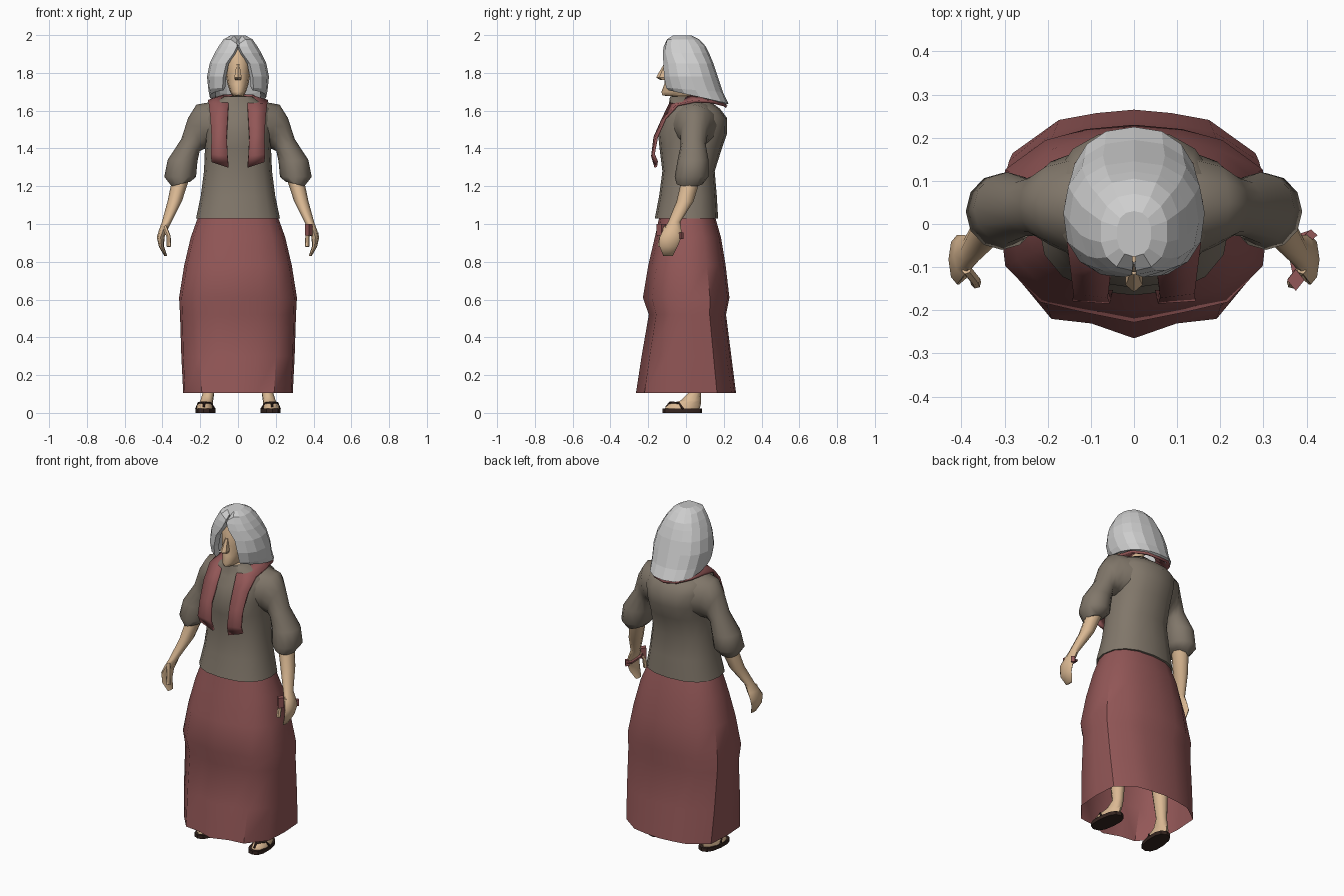
import bpy, bmesh, math
from mathutils import Vector

if "Cube" in bpy.data.objects:
    bpy.data.objects.remove(bpy.data.objects["Cube"])


def mat(name, rgb):
    m = bpy.data.materials.new(name)
    m.diffuse_color = (*rgb, 1)
    m.use_nodes = True
    m.node_tree.nodes["Principled BSDF"].inputs["Base Color"].default_value = m.diffuse_color
    return m


SKIN = mat("skin", (0.70, 0.48, 0.29))
HAIR = mat("grey hair", (0.62, 0.62, 0.62))
SHIRT = mat("brown cloth", (0.22, 0.185, 0.145))
RED = mat("red cloth", (0.29, 0.095, 0.095))
DARK = mat("dark leather", (0.035, 0.018, 0.014))


def loft(name, rings, material, cap0=True, cap1=True, closed=True, smooth=40, side=1, thick=0):
    """Skin a list of equal-length point rows; side=-1 mirrors in x."""
    bm = bmesh.new()
    rows = [[bm.verts.new((p[0] * side, p[1], p[2])) for p in r] for r in rings]
    n = len(rows[0])
    for a, b in zip(rows, rows[1:]):
        for i in range(n if closed else n - 1):
            j = (i + 1) % n
            bm.faces.new((a[i], a[j], b[j], b[i]))
    if cap0:
        bm.faces.new(rows[0])
    if cap1:
        bm.faces.new(rows[-1])
    bmesh.ops.recalc_face_normals(bm, faces=bm.faces[:])
    me = bpy.data.meshes.new(name)
    bm.to_mesh(me)
    bm.free()
    me.materials.append(material)
    if smooth:
        for f in me.polygons:
            f.use_smooth = True
        me.set_sharp_from_angle(angle=math.radians(smooth))
    ob = bpy.data.objects.new(name, me)
    bpy.context.collection.objects.link(ob)
    if thick:
        s = ob.modifiers.new("thickness", 'SOLIDIFY')
        s.thickness = thick
        s.offset = 0
    return ob


def spow(v, e):
    return math.copysign(abs(v) ** e, v)


def oval(z, hx, y0, y1, cx=0, n=12, e=1.0):
    """Horizontal ring starting at the front, half width hx, spanning y0..y1."""
    out = []
    for i in range(n):
        a = 2 * math.pi * i / n
        out.append((cx + hx * spow(math.sin(a), e),
                    (y0 + y1) / 2 - (y1 - y0) / 2 * spow(math.cos(a), e), z))
    return out


def tube(path, r, n=6):
    """Round rings along a path of points."""
    pts = [Vector(p) for p in path]
    rings = []
    for i, p in enumerate(pts):
        d = pts[min(i + 1, len(pts) - 1)] - pts[max(i - 1, 0)]
        u = d.orthogonal().normalized() if i == 0 else (u - d * (u.dot(d) / d.dot(d))).normalized()
        v = d.cross(u).normalized()
        rings.append([p + (u * math.cos(2 * math.pi * k / n) + v * math.sin(2 * math.pi * k / n)) * r
                      for k in range(n)])
    return rings


# Skirt: open tube, oval at the waist turning into a boxy folded hem
HEM = [(0, -1), (.34, -.87), (.66, -.83), (.97, -.42), (1, .1), (.97, .62), (.6, .91), (.3, .97), (0, 1)]
HEM += [(-x, y) for x, y in HEM[-2:0:-1]]
levels = [(.105, .29, -.265, .265, 1), (.30, .30, -.235, .24, .9), (.52, .307, -.197, .212, .75),
          (.61, .312, -.228, .23, .6), (.78, .285, -.20, .21, .4), (.93, .25, -.165, .185, .2), (1.035, .212, -.142, .155, 0)]
skirt = []
for z, hx, y0, y1, k in levels:
    ring = []
    for (ox, oy, _), (px, py) in zip(oval(z, 1, -1, 1, n=16, e=.85), HEM):
        x, y = ox + (px - ox) * k, oy + (py - oy) * k
        ring.append((x * hx, (y0 + y1) / 2 + y * (y1 - y0) / 2, z))
    skirt.append(ring)
loft("skirt", skirt, RED, False, False)

# Shirt body
body = [(1.03, .222, -.165, .17), (1.15, .197, -.142, .163), (1.28, .18, -.125, .152), (1.40, .175, -.14, .19),
        (1.48, .18, -.148, .218), (1.56, .19, -.125, .218), (1.61, .18, -.10, .18), (1.64, .13, -.09, .14),
        (1.675, .075, -.085, .10)]
loft("shirt_body", [oval(*b, n=16, e=.85) for b in body], SHIRT, smooth=60)

# Sleeve rings: outer x, z, inner x, z, y range
SLEEVE = [(.12, 1.65, .13, 1.40, -.08, .17), (.22, 1.632, .165, 1.40, -.05, .145), (.265, 1.56, .185, 1.395, -.028, .115),
          (.30, 1.45, .203, 1.385, -.028, .105), (.372, 1.34, .215, 1.33, -.045, .12),
          (.39, 1.25, .222, 1.25, -.06, .118), (.352, 1.20, .25, 1.225, -.05, .09)]
# Forearm and hand rings: z, half width, y range, centre x
ARM = [(1.25, .046, -.02, .08, .30), (1.12, .038, -.05, .04, .335), (1.01, .025, -.095, -.03, .378),
       (.97, .023, -.12, -.025, .395), (.93, .020, -.14, -.025, .410), (.88, .014, -.14, -.045, .405),
       (.83, .008, -.12, -.07, .382)]
LEG = [(.02, .045, -.115, .07, .168), (.045, .040, -.10, .078, .168), (.065, .034, -.03, .08, .163),
       (.11, .031, .018, .08, .155), (.30, .045, -.01, .09, .15), (.60, .06, -.05, .08, .13)]


def splay(ring):
    """Turn foot rings slightly outward about the heel."""
    c, s = math.cos(.1), math.sin(.1)
    return [(.16 + (p[0] - .16) * c - (p[1] - .05) * s, .05 + (p[0] - .16) * s + (p[1] - .05) * c, p[2])
            for p in ring]


for side, tag in ((1, "left"), (-1, "right")):
    rings = []
    for ox, oz, ix, iz, y0, y1 in SLEEVE:
        rings.append([((ox + ix) / 2 + (ox - ix) / 2 * math.cos(a), (y0 + y1) / 2 + (y1 - y0) / 2 * math.sin(a),
                       (oz + iz) / 2 + (oz - iz) / 2 * math.cos(a)) for a in [math.pi * k / 6 for k in range(12)]])
    loft(tag + "_sleeve", rings, SHIRT, smooth=60, side=side)
    loft(tag + "_arm", [oval(*a, n=8) for a in ARM], SKIN, smooth=60, side=side)
    loft(tag + "_thumb", tube([(.388, -.105, .985), (.368, -.13, .935), (.366, -.138, .88)], .012), SKIN, side=side)
    # Foot, sole and straps
    loft(tag + "_leg", [splay(oval(*f, n=10)) for f in LEG], SKIN, smooth=60, side=side)
    loft(tag + "_sandal_sole", [splay(oval(z, .052, -.127, .085, .165, 12, .8)) for z in (0, .022)],
         DARK, side=side)
    for k, path in enumerate((
            [(.118, -.02, .02), (.135, -.04, .05), (.165, -.085, .055), (.165, -.105, .03)],
            [(.214, -.02, .02), (.20, -.04, .05), (.17, -.085, .055), (.165, -.105, .03)])):
        loft(f"{tag}_sandal_strap_{k}", tube(splay(path), .007, 5), DARK, side=side)

# Bracelet on one wrist: a band with two chunky beads
loft("bracelet_band", tube([(.376, -.13, .965), (.366, -.08, .96), (.382, -.03, .945), (.41, -.022, .935)], .008, 4),
     RED, smooth=0)
loft("bracelet_bead_front", [oval(z, .02, -.155, -.105, .375, 4) for z in (.94, 1.0)], RED, smooth=0)
loft("bracelet_bead_back", [oval(z, .015, -.04, -.012, .41, 4) for z in (.92, .955)], RED, smooth=0)

# Scarf: inner and outer edge round the neck, mirrored
EDGE = [((.05, -.16, 1.30), (.14, -.155, 1.33)), ((.055, -.178, 1.36), (.142, -.172, 1.37)),
        ((.06, -.165, 1.46), (.14, -.155, 1.46)), ((.055, -.125, 1.55), (.145, -.11, 1.56)),
        ((.05, -.085, 1.635), (.153, -.045, 1.63)), ((.075, .02, 1.675), (.158, .05, 1.65)),
        ((.075, .10, 1.68), (.135, .14, 1.645)), ((.04, .13, 1.68), (.075, .20, 1.63)),
        ((0, .14, 1.68), (0, .215, 1.62))]
flip = [tuple((-x, y, z) for x, y, z in e) for e in EDGE[-2::-1]]
loft("scarf", EDGE + flip, RED, False, False, False, smooth=40, thick=.014)

# Head, neck and nose
head = [(1.60, .05, -.05, .07), (1.675, .05, -.06, .07), (1.68, .03, -.125, .05), (1.70, .042, -.13, .06),
        (1.74, .056, -.115, .08), (1.80, .066, -.112, .09), (1.87, .068, -.112, .09), (1.93, .05, -.09, .07)]
loft("head", [oval(*h, n=12, e=.9) for h in head], SKIN, smooth=50)
nose = [(1.762, .016, -.135, -.09), (1.775, .023, -.158, -.09), (1.80, .017, -.145, -.09), (1.845, .010, -.118, -.09)]
loft("nose", [oval(*h, n=6) for h in nose], SKIN, smooth=30)

# Hair: horseshoe rows open at the face: z, half width, y range, opening half width
HROWS = [(1.998, .04, -.075, .03, .004), (1.978, .078, -.108, .07, .004), (1.94, .105, -.118, .105, .005),
         (1.905, .125, -.124, .122, .022), (1.85, .15, -.127, .145, .062), (1.78, .164, -.128, .168, .078),
         (1.72, .157, -.12, .195, .082), (1.67, .15, -.108, .225, .078)]
hair = []
for r, (z, hx, y0, y1, g) in enumerate(HROWS):
    a0, row = math.asin(min(1, (g / hx) ** (1 / .85))), []
    for i in range(15):
        a = a0 + (2 * math.pi - 2 * a0) * i / 14
        y = (y0 + y1) / 2 - (y1 - y0) / 2 * spow(math.cos(a), .85)
        drop = .22 * (y + .08) if r == 7 else (.07 * (y + .1) if r == 6 else 0)
        notch = .025 if r < 2 and i in (0, 14) else 0
        row.append((hx * spow(math.sin(a), .85), y, max(z - drop + (.035 if r == 7 else 0), 1.605) - notch))
    hair.append(row)
hair_ob = loft("hair", hair, HAIR, True, False, False, smooth=0, thick=.03)
hair_ob.modifiers["thickness"].offset = -1
